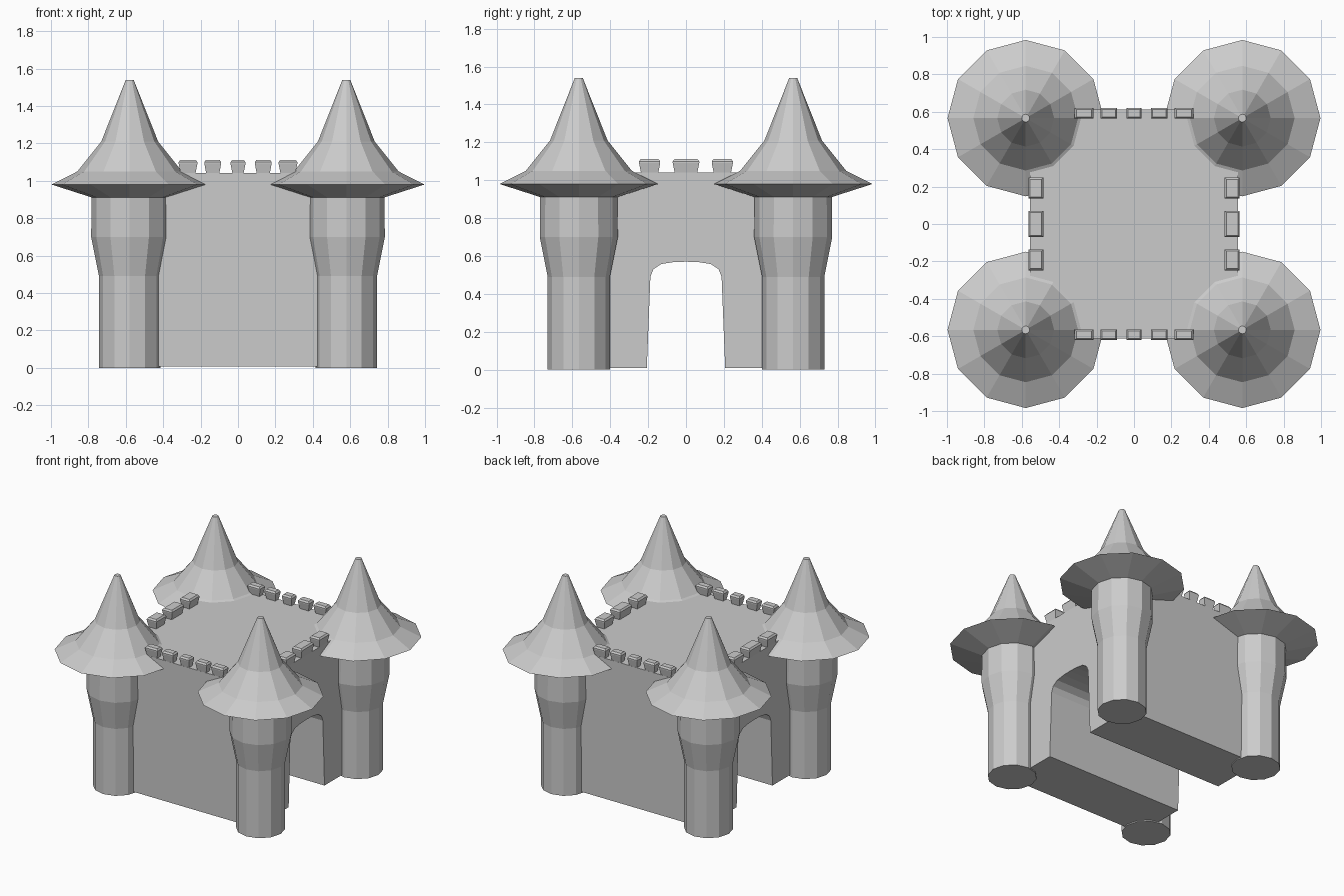
import bpy, bmesh, math

if "Cube" in bpy.data.objects:
    bpy.data.objects.remove(bpy.data.objects["Cube"])

def finish(name, bm):
    bmesh.ops.recalc_face_normals(bm, faces=bm.faces)
    me = bpy.data.meshes.new(name)
    bm.to_mesh(me)
    bm.free()
    ob = bpy.data.objects.new(name, me)
    bpy.context.collection.objects.link(ob)
    return ob

def loft(name, rings, loc):
    """Skin a stack of equal-count rings and cap both ends."""
    bm = bmesh.new()
    rows = [[bm.verts.new(p) for p in ring] for ring in rings]
    n = len(rows[0])
    for a, b in zip(rows, rows[1:]):
        for i in range(n):
            j = (i + 1) % n
            bm.faces.new((a[i], a[j], b[j], b[i]))
    bm.faces.new(rows[0])
    bm.faces.new(rows[-1])
    ob = finish(name, bm)
    ob.location = loc
    return ob

def lathe(name, profile, loc, n=12):
    rings = [[(r * math.cos(2 * math.pi * i / n), r * math.sin(2 * math.pi * i / n), z)
              for i in range(n)] for r, z in profile]
    return loft(name, rings, loc)

def merlon(name, x, y, wx, wy):
    # flared block with a chamfered top: (inset, height)
    rings = []
    for inset, z in ((0.012, 1.03), (0.0, 1.092), (0.0, 1.1), (0.009, 1.112)):
        hx, hy = wx / 2 - inset, wy / 2 - inset
        rings.append([(-hx, -hy, z), (hx, -hy, z), (hx, hy, z), (-hx, hy, z)])
    return loft(name, rings, (x, y, 0))

# Keep: side outline with gate arch, extruded along x
half = [(0.13, 0.558), (0.172, 0.53), (0.188, 0.49), (0.207, 0.008),
        (0.6, 0.008), (0.605, 0.46), (0.612, 1.042)]
outline = [(0.0, 0.57), (0.065, 0.568)] + half
outline += [(-y, z) for y, z in reversed(outline[1:])]
loft("keep_with_gate", [[(x, y, z) for y, z in outline] for x in (-0.555, 0.555)], (0, 0, 0))

# Corner towers and their flared roofs
shaft = [(0.164, 0.0), (0.164, 0.49), (0.206, 0.7), (0.204, 0.93)]
roof = [(0.2, 0.91), (0.418, 0.98), (0.28, 1.05), (0.152, 1.21), (0.021, 1.54)]
for sx in (-1, 1):
    for sy in (-1, 1):
        loc = (sx * 0.579, sy * 0.566, 0)
        lathe("tower_shaft", shaft, loc)
        lathe("tower_roof", roof, loc)

# Battlements on all four wall tops
for s in (-1, 1):
    for x, w in ((-0.267, 0.1), (-0.135, 0.09), (0, 0.08), (0.135, 0.09), (0.267, 0.1)):
        merlon("battlement", x, s * 0.592, w, 0.058)
    for y, w in ((-0.192, 0.112), (0, 0.14), (0.192, 0.112)):
        merlon("battlement", s * 0.525, y, 0.08, w)
